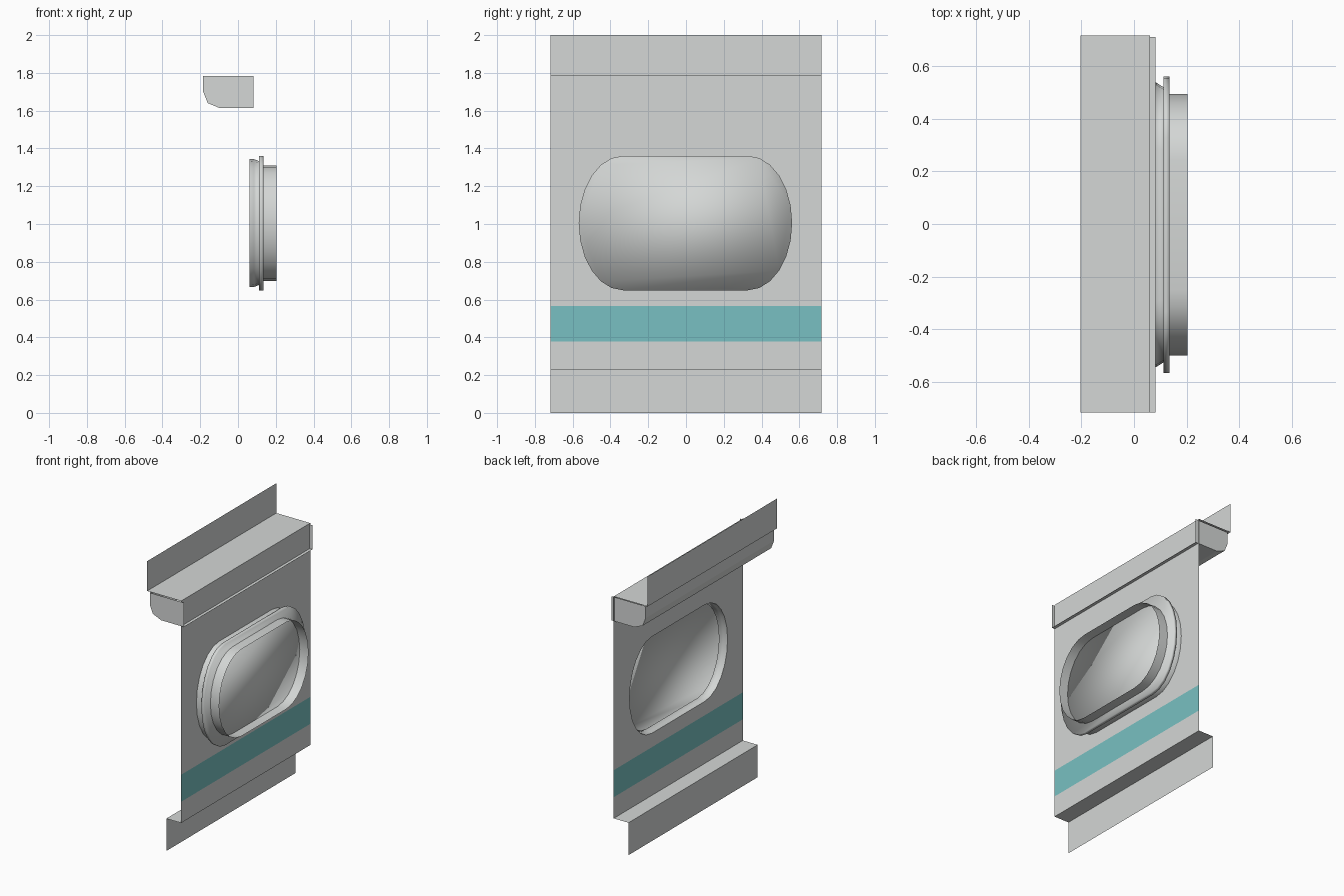
import bpy, bmesh, math

if "Cube" in bpy.data.objects:
    bpy.data.objects.remove(bpy.data.objects["Cube"])

def mat(name, col):
    m = bpy.data.materials.new(name)
    m.diffuse_color = (*col, 1)
    m.use_nodes = True
    m.node_tree.nodes["Principled BSDF"].inputs["Base Color"].default_value = m.diffuse_color
    return m

GREY = mat("pale grey", (0.66, 0.68, 0.67))
TEAL = mat("teal stripe", (0.19, 0.53, 0.54))
W = 0.718          # half length of the wall section
CY, CZ = -0.003, 1.005   # window centre

def finish(bm, name, mats, smooth=False):
    me = bpy.data.meshes.new(name)
    for f in bm.faces:
        f.smooth = smooth
    bm.to_mesh(me)
    bm.free()
    for m in mats:
        me.materials.append(m)
    ob = bpy.data.objects.new(name, me)
    bpy.context.collection.objects.link(ob)
    return ob

def sweep(bm, pts, y0, y1):
    """Extrude an open x,z profile along y as a thin sheet."""
    rows = [[bm.verts.new((x, y, z)) for x, z in pts] for y in (y0, y1)]
    return [bm.faces.new((rows[0][i], rows[0][i + 1], rows[1][i + 1], rows[1][i]))
            for i in range(len(pts) - 1)]

def outline(bm, x, ry, rz, end, n=12):
    """Window outline: straight top and bottom, elliptical ends of width 'end'."""
    out = []
    for side in (1, -1):
        for i in range(n + 1):
            a = -math.pi / 2 + math.pi * i / n
            y = side * (ry - end + end * math.cos(a))
            out.append(bm.verts.new((x, CY + y, CZ + side * rz * math.sin(a))))
    return out

def loft(bm, specs):
    """Join successive window outlines with quads; return the last outline."""
    rings = [outline(bm, *s) for s in specs]
    for a, b in zip(rings, rings[1:]):
        for i in range(len(a)):
            j = (i + 1) % len(a)
            bm.faces.new((a[i], a[j], b[j], b[i]))
    return rings[-1]

# Lower wall with foot flange and teal stripe
bm = bmesh.new()
faces = sweep(bm, [(-0.055, 0), (-0.055, 0.228), (0.06, 0.228), (0.06, 0.377), (0.06, 0.567)], -W, W)
faces[3].material_index = 1
bmesh.ops.reverse_faces(bm, faces=bm.faces[:])
finish(bm, "lower_wall", [GREY, TEAL])

# Upper wall panel with the window hole
bm = bmesh.new()
rect = [bm.verts.new((0.06, y, z)) for y, z in ((-W, 0.567), (W, 0.567), (W, 1.79), (-W, 1.79))]
hole = outline(bm, 0.06, 0.545, 0.34, 0.25)
for loop in (rect, hole):
    for i, v in enumerate(loop):
        bm.edges.new((v, loop[(i + 1) % len(loop)]))
bmesh.ops.triangle_fill(bm, edges=bm.edges[:], use_beauty=True, normal=(1, 0, 0))
finish(bm, "window_wall", [GREY])

# Top ledge and upright flange
bm = bmesh.new()
sweep(bm, [(0.06, 1.79), (-0.204, 1.79), (-0.204, 2.0)], -W, W)
bmesh.ops.reverse_faces(bm, faces=bm.faces[:])
finish(bm, "top_ledge", [GREY])

# Rounded trunking under the ledge, open at the front, closed at both ends
bm = bmesh.new()
prof = [(-0.184, 1.783), (-0.184, 1.70), (-0.16, 1.64), (-0.095, 1.613), (0.082, 1.613)]
sweep(bm, prof, -W, 0.711)
for y in (-W, 0.711):
    bm.faces.new([bm.verts.new((x, y, z)) for x, z in prof + [(0.082, 1.783)]])
bmesh.ops.recalc_face_normals(bm, faces=bm.faces[:])
finish(bm, "trunking", [GREY])

# Window: tapered recess, flange and pane, smoothed as one surface
bm = bmesh.new()
last = loft(bm, [
    (0.06, 0.545, 0.34, 0.25), (0.085, 0.541, 0.338, 0.25), (0.112, 0.524, 0.328, 0.24),
    (0.112, 0.565, 0.356, 0.235), (0.135, 0.565, 0.356, 0.235)])
bm.faces.new(last)
finish(bm, "window_pane", [GREY], smooth=True)

# Open collar standing on the pane
bm = bmesh.new()
loft(bm, [(0.135, 0.497, 0.306, 0.25), (0.203, 0.497, 0.306, 0.25)])
finish(bm, "window_collar", [GREY], smooth=True)
